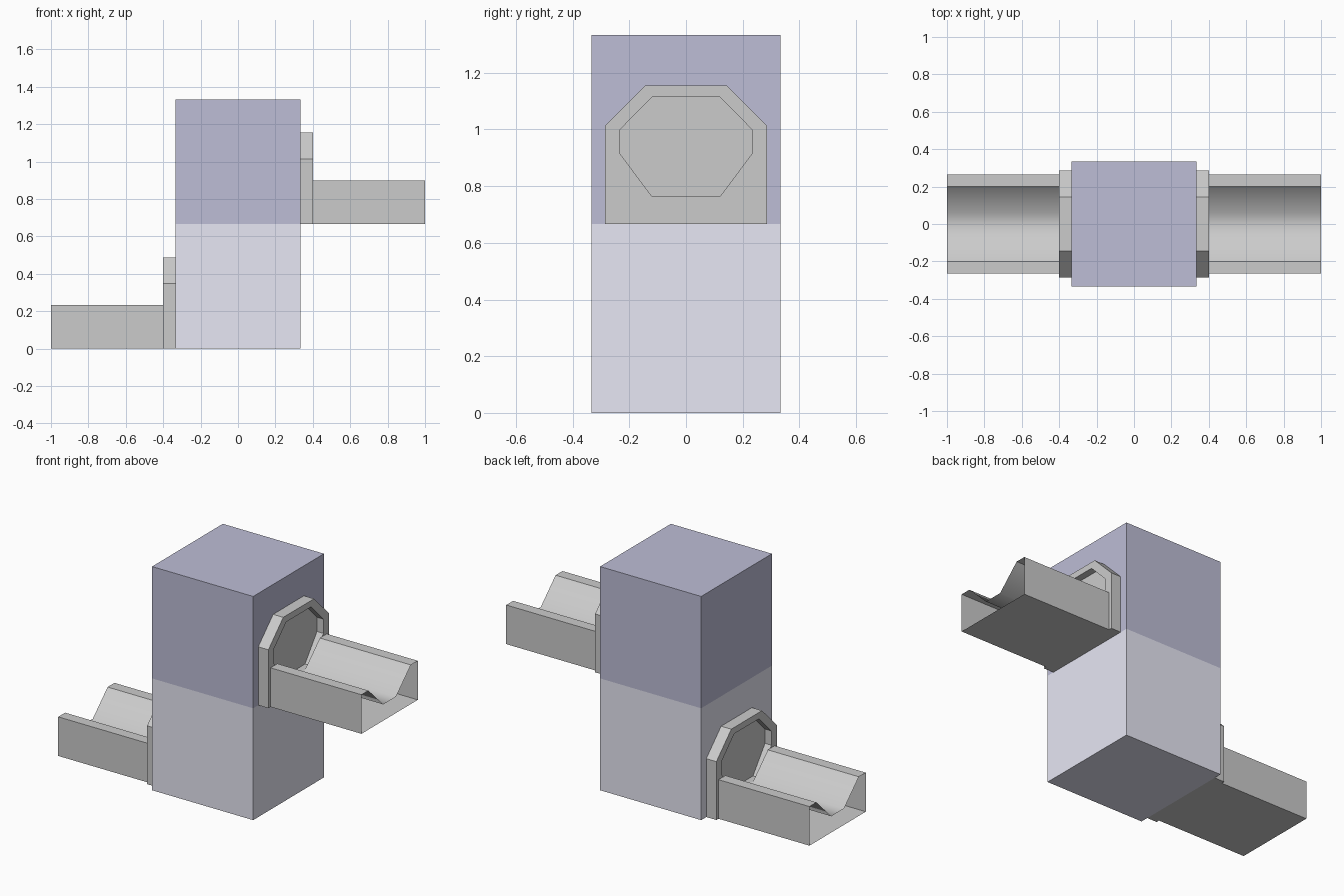
import bpy
import math

if "Cube" in bpy.data.objects:
    bpy.data.objects.remove(bpy.data.objects["Cube"])


def loft(name, rings, cap_start=False, cap_end=False):
    """Join equal-length rings of points with quads, with optional caps."""
    n = len(rings[0])
    verts = [p for ring in rings for p in ring]
    faces = []
    for k in range(len(rings) - 1):
        for i in range(n):
            j = (i + 1) % n
            faces.append((k * n + i, k * n + j, (k + 1) * n + j, (k + 1) * n + i))
    if cap_start:
        faces.append(tuple(reversed(range(n))))
    if cap_end:
        faces.append(tuple(range(len(verts) - n, len(verts))))
    mesh = bpy.data.meshes.new(name)
    mesh.from_pydata(verts, [], faces)
    obj = bpy.data.objects.new(name, mesh)
    bpy.context.collection.objects.link(obj)
    return obj


def material(name, color):
    mat = bpy.data.materials.new(name)
    mat.diffuse_color = color
    mat.use_nodes = True
    mat.node_tree.nodes["Principled BSDF"].inputs["Base Color"].default_value = mat.diffuse_color
    return mat


def at_x(profile, x):
    return [(x, y, z) for y, z in profile]


# Two-storey tower: pale lower half, darker upper half
h = 1 / 3
square = [(-h, -h), (h, -h), (h, h), (-h, h)]
tower = loft("tower", [[(x, y, z) for x, y in square] for z in (0, 2 * h, 4 * h)],
             True, True)
tower.data.materials.append(material("pale_violet", (0.8, 0.8, 0.91, 1)))
tower.data.materials.append(material("dark_violet", (0.51, 0.51, 0.67, 1)))
for poly in tower.data.polygons:
    poly.material_index = 1 if poly.center.z > 2 * h else 0

# Cross-sections as (y, z)
collar_outer = [(-.285, 0), (.285, 0), (.285, .248), (.285, .348),
                (.145, .488), (-.145, .488), (-.285, .348), (-.285, .248)]
collar_hole = [(-.12, .097), (.12, .097), (.233, .248), (.233, .333),
               (.117, .45), (-.117, .45), (-.233, .333), (-.233, .248)]
chute = [(-.265, 0), (.265, 0), (.265, .233), (.2, .233),
         (.06, .097), (-.06, .097), (-.2, .233), (-.265, .233)]

# Exit at the upper right, entry turned round at the lower left
for side, angle, z in (("upper", 0, 2 * h), ("lower", math.pi, 0)):
    # Collar with a recessed panel in its opening
    collar = loft(side + "_collar",
                  [at_x(collar_outer, h), at_x(collar_outer, .4),
                   at_x(collar_hole, .4), at_x(collar_hole, .358)], False, True)
    # Open-ended grooved chute, smooth only in the groove
    track = loft(side + "_chute", [at_x(chute, .4), at_x(chute, 1)])
    for i in (3, 4, 5):
        track.data.polygons[i].use_smooth = True
    for obj in (collar, track):
        obj.location.z = z
        obj.rotation_euler.z = angle
